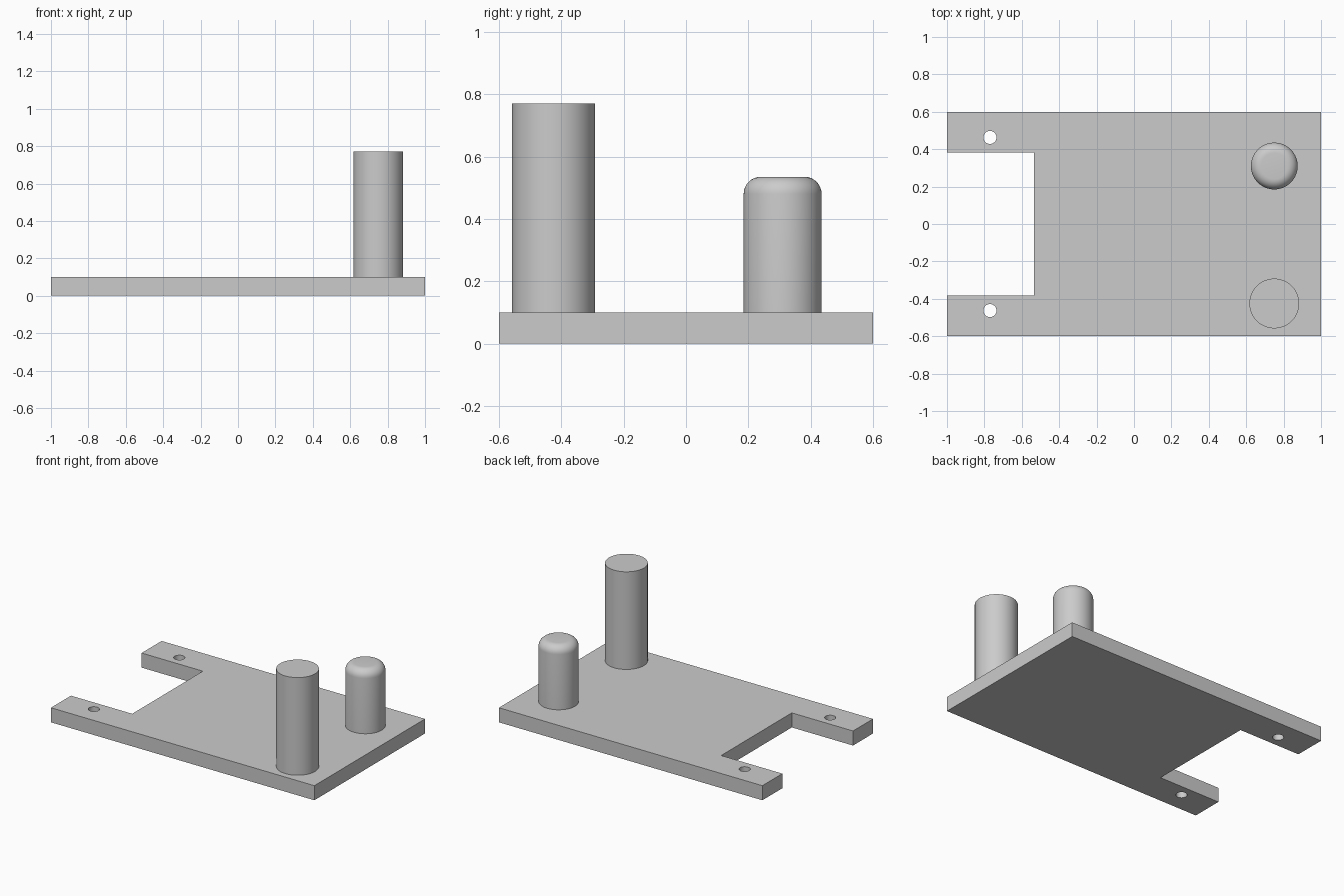
import bpy
import bmesh
import math

cube = bpy.data.objects.get("Cube")
if cube:
    bpy.data.objects.remove(cube, do_unlink=True)

grey = bpy.data.materials.new("plain_grey")
grey.use_nodes = True
grey.diffuse_color = (0.6, 0.6, 0.6, 1)
grey.node_tree.nodes["Principled BSDF"].inputs["Base Color"].default_value = (0.6, 0.6, 0.6, 1)

THICK = 0.10


def add_object(name, bm):
    bmesh.ops.recalc_face_normals(bm, faces=bm.faces)
    mesh = bpy.data.meshes.new(name)
    bm.to_mesh(mesh)
    bm.free()
    mesh.materials.append(grey)
    obj = bpy.data.objects.new(name, mesh)
    bpy.context.collection.objects.link(obj)
    return obj


def activate(obj):
    bpy.ops.object.select_all(action='DESELECT')
    obj.select_set(True)
    bpy.context.view_layer.objects.active = obj


def prism(name, outline, z0, z1):
    """Extrude a closed xy outline from z0 to z1."""
    bm = bmesh.new()
    face = bm.faces.new([bm.verts.new((x, y, z0)) for x, y in outline])
    ext = bmesh.ops.extrude_face_region(bm, geom=[face])
    top = [v for v in ext["geom"] if isinstance(v, bmesh.types.BMVert)]
    bmesh.ops.translate(bm, verts=top, vec=(0, 0, z1 - z0))
    return add_object(name, bm)


def circle(x, y, r, n):
    return [(x + r * math.cos(math.tau * i / n), y + r * math.sin(math.tau * i / n))
            for i in range(n)]


def smooth(obj):
    activate(obj)
    bpy.ops.object.shade_smooth_by_angle(angle=math.radians(35))


# Base plate with a notch between two arms
half = [(1, 0.6), (-1, 0.6), (-1, 0.383), (-0.535, 0.383)]
plate = prism("base_plate", half + [(x, -y) for x, y in reversed(half)], 0, THICK)

# Screw holes through the arms
for side in (-1, 1):
    cutter = prism("hole_cutter", circle(-0.77, side * 0.463, 0.035, 32), -0.1, 0.2)
    cutter.hide_render = True
    cut = plate.modifiers.new("screw_hole", 'BOOLEAN')
    cut.operation = 'DIFFERENCE'
    cut.solver = 'EXACT'
    cut.object = cutter
    activate(plate)
    bpy.ops.object.modifier_apply(modifier=cut.name)
    bpy.data.objects.remove(cutter, do_unlink=True)
smooth(plate)

# Tall plain post
smooth(prism("tall_post", circle(0.75, -0.425, 0.133, 64), THICK, 0.77))

# Short post with a rounded top rim
short = prism("short_post", circle(0.75, 0.31, 0.125, 64), THICK, 0.535)
bm = bmesh.new()
bm.from_mesh(short.data)
rim = [e for e in bm.edges if all(v.co.z > 0.5 for v in e.verts)]
bmesh.ops.bevel(bm, geom=rim, offset=0.055, segments=8, profile=0.5, affect='EDGES')
bm.to_mesh(short.data)
bm.free()
smooth(short)
